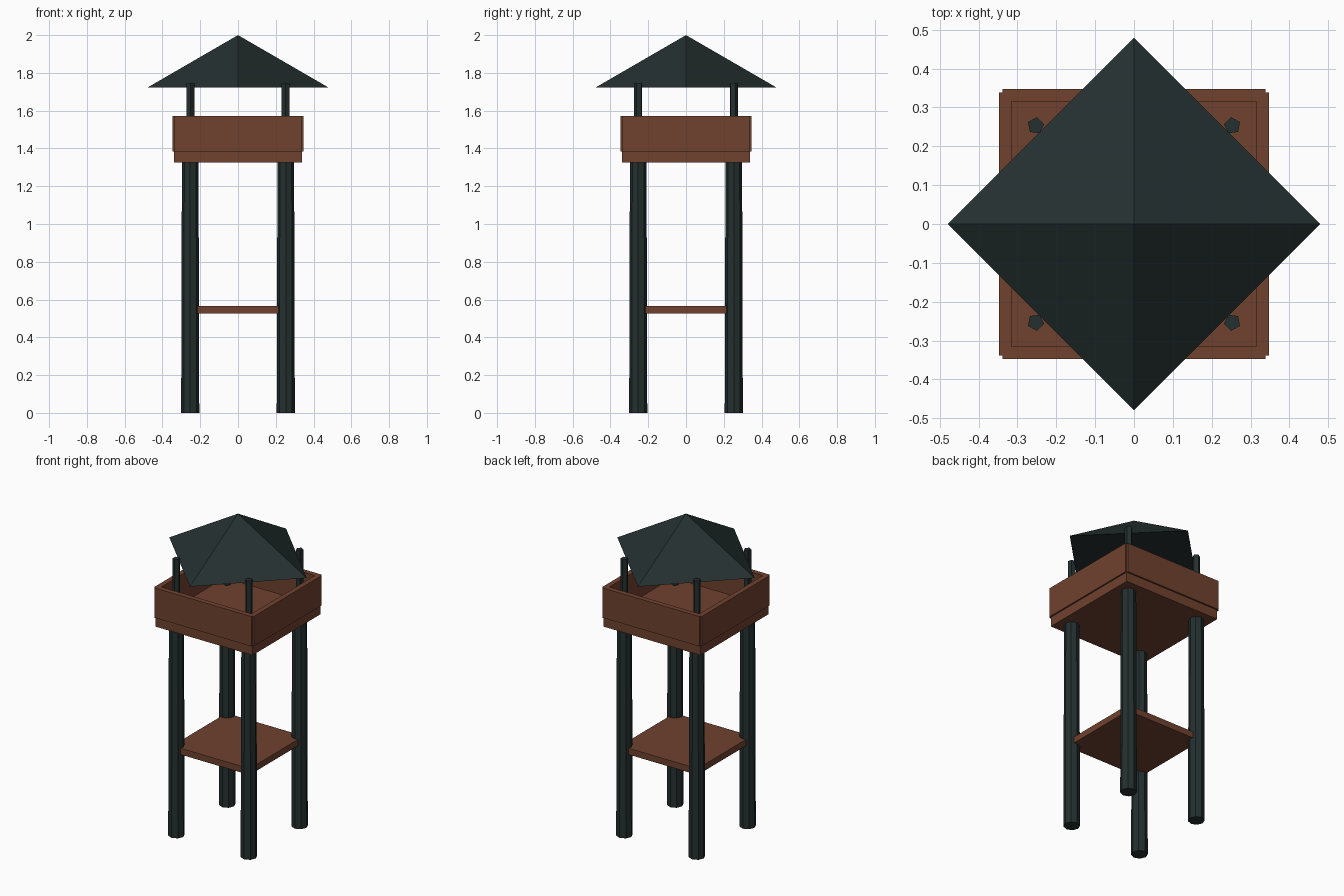
import bpy
import math

default_cube = bpy.data.objects.get("Cube")
if default_cube:
    bpy.data.objects.remove(default_cube, do_unlink=True)


def material(name, rgb):
    mat = bpy.data.materials.new(name)
    mat.use_nodes = True
    colour = (*rgb, 1.0)
    mat.diffuse_color = colour
    mat.node_tree.nodes["Principled BSDF"].inputs["Base Color"].default_value = colour
    return mat


DARK = material("dark slate green", (0.018, 0.029, 0.029))
WOOD = material("red brown wood", (0.162, 0.054, 0.028))


def finish(name, mat):
    obj = bpy.context.object
    obj.name = name
    obj.data.materials.append(mat)
    return obj


def box(name, half_x, half_y, bottom, top, x=0.0, y=0.0):
    bpy.ops.mesh.primitive_cube_add(size=2, location=(x, y, (bottom + top) / 2))
    obj = finish(name, WOOD)
    for v in obj.data.vertices:
        v.co.x *= half_x
        v.co.y *= half_y
        v.co.z *= (top - bottom) / 2
    return obj


def pole(name, sides, r_bottom, r_top, bottom, top, x, y, angle=0.0):
    # Upright faceted pole whose first corner points along the given angle
    bpy.ops.mesh.primitive_cone_add(
        vertices=sides, radius1=r_bottom, radius2=r_top, depth=top - bottom,
        location=(x, y, (bottom + top) / 2))
    obj = finish(name, DARK)
    spin = angle - math.atan2(obj.data.vertices[0].co.y, obj.data.vertices[0].co.x)
    c, s = math.cos(spin), math.sin(spin)
    for v in obj.data.vertices:
        v.co.x, v.co.y = c * v.co.x - s * v.co.y, s * v.co.x + c * v.co.y
    return obj


# Legs and roof posts at the four corners
CORNER = 0.253
for side, sx in (("left", 1), ("right", -1)):
    for end, sy in (("front", -1), ("back", 1)):
        x, y = sx * CORNER, sy * CORNER
        pole(f"{end}_{side}_leg", 8, 0.048, 0.044, 0, 1.33, x, y)
        # Pentagon corner mirrored into each quadrant
        angle = math.atan2(sy * math.sin(math.radians(25)),
                           sx * math.cos(math.radians(25)))
        pole(f"{end}_{side}_roof_post", 5, 0.022, 0.022, 1.38, 1.747, x, y, angle)

# Lower shelf and lookout floor
box("lower_shelf", 0.27, 0.27, 0.525, 0.565)
box("lookout_floor", 0.338, 0.338, 1.325, 1.39)

# Four wall boards, leaving a small notch at each corner
OUTER, INNER, LENGTH = 0.348, 0.315, 0.338
middle, thick = (OUTER + INNER) / 2, (OUTER - INNER) / 2
for name, s in (("back", 1), ("front", -1)):
    box(f"{name}_wall", LENGTH, thick, 1.385, 1.573, y=s * middle)
for name, s in (("left", 1), ("right", -1)):
    box(f"{name}_wall", thick, LENGTH, 1.385, 1.573, x=s * middle)

# Pyramid roof turned so its corners lie on the axes
pole("roof", 4, 0.48, 0.0, 1.722, 2.0, 0, 0)
